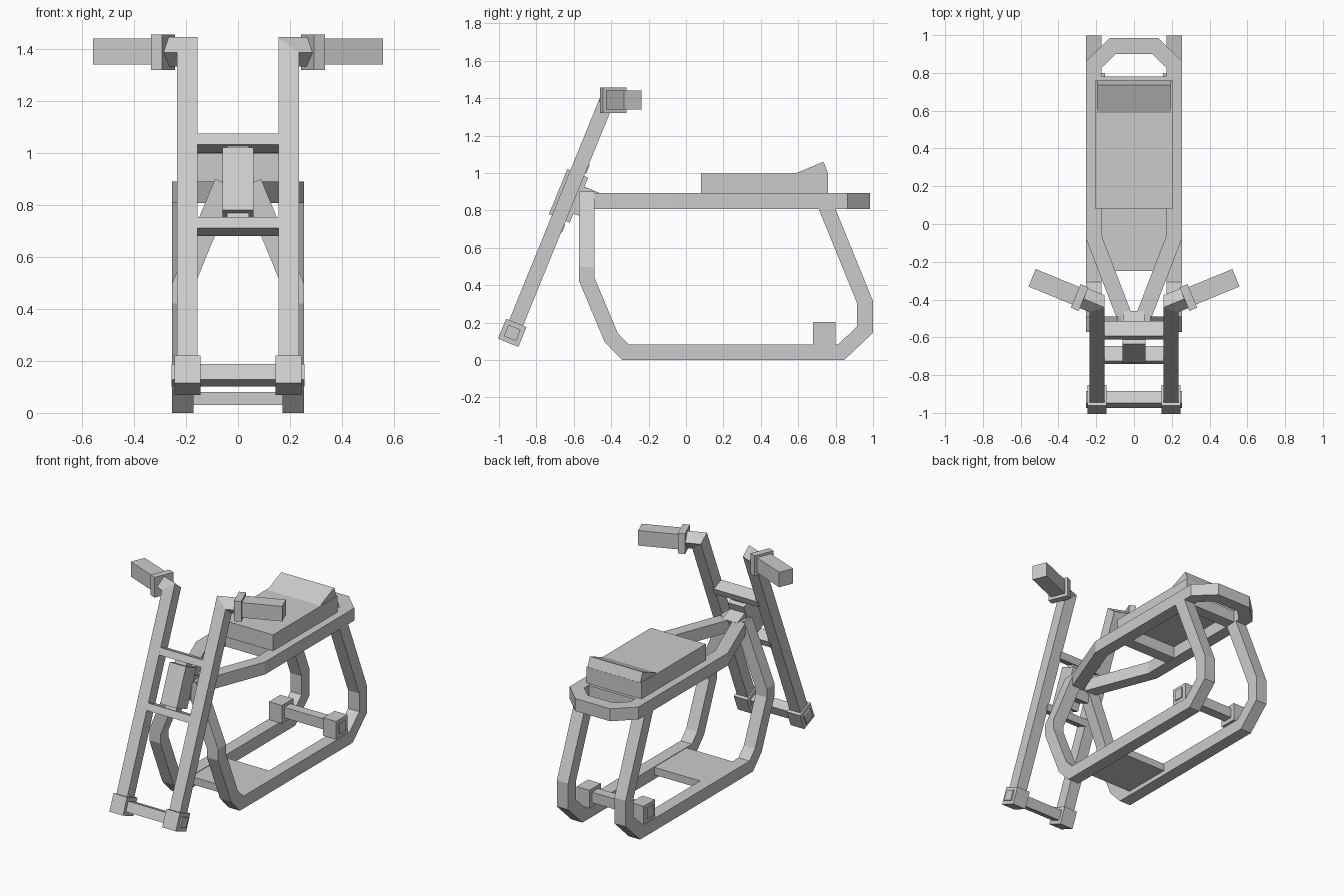
import bpy, bmesh, math
from mathutils import Vector, Matrix

if "Cube" in bpy.data.objects:
    bpy.data.objects.remove(bpy.data.objects["Cube"])

TILT = math.radians(-22.3)  # fork rake


def finish(bm, name):
    bmesh.ops.recalc_face_normals(bm, faces=bm.faces)
    me = bpy.data.meshes.new(name)
    bm.to_mesh(me)
    bm.free()
    ob = bpy.data.objects.new(name, me)
    bpy.context.collection.objects.link(ob)
    return ob


def mirror(ob):
    mod = ob.modifiers.new("Mirror", 'MIRROR')
    mod.use_axis[0] = True
    mod.use_clip = False
    mod.use_mirror_merge = False
    return ob


def box(name, center, size, rot=None):
    bm = bmesh.new()
    m = Matrix.Translation(center) @ (rot or Matrix()) @ Matrix.Diagonal((*size, 1))
    bmesh.ops.create_cube(bm, size=1, matrix=m)
    return finish(bm, name)


def tube(name, path, side, w, d):
    """Sweep a w x d rectangle along a path with mitred corners."""
    pts = [Vector(p) for p in path]
    dirs = [(b - a).normalized() for a, b in zip(pts, pts[1:])]
    u = Vector(side)
    u = (u - dirs[0] * u.dot(dirs[0])).normalized()
    v = dirs[0].cross(u)
    sec = [pts[0] + u * w / 2 * a + v * d / 2 * b
           for a, b in ((-1, -1), (1, -1), (1, 1), (-1, 1))]
    bm = bmesh.new()
    prev = [bm.verts.new(p) for p in sec]
    bm.faces.new(prev)
    for i, dr in enumerate(dirs):
        n = (dr + dirs[i + 1]).normalized() if i + 1 < len(dirs) else dr
        sec = [p + dr * ((pts[i + 1] - p).dot(n) / dr.dot(n)) for p in sec]
        ring = [bm.verts.new(p) for p in sec]
        for k in range(4):
            bm.faces.new((prev[k], prev[(k + 1) % 4], ring[(k + 1) % 4], ring[k]))
        prev = ring
    bm.faces.new(prev)
    return finish(bm, name)


def prism(name, profile, half):
    """Extrude a (y, z) profile across x."""
    bm = bmesh.new()
    f = bm.faces.new([bm.verts.new((-half, y, z)) for y, z in profile])
    ext = bmesh.ops.extrude_face_region(bm, geom=[f])
    vs = [e for e in ext["geom"] if isinstance(e, bmesh.types.BMVert)]
    bmesh.ops.translate(bm, verts=vs, vec=(2 * half, 0, 0))
    return finish(bm, name)


RAKE = Matrix.Rotation(TILT, 4, 'X')
GRIP = Matrix.Rotation(math.radians(22.3), 4, 'Z')
T = 0.083   # frame tube width
X = 0.2125  # frame side centre

# Top rail: one loop from the neck round the tail and back
half_rail = [(0.035, -0.53, 0.85), (X, -0.07, 0.85), (X, 0.845, 0.85), (0.112, 0.942, 0.85)]
tube("top_rail", half_rail + [(-x, y, z) for x, y, z in reversed(half_rail)], (0, 0, 1), T, T)

# Lower cradle: down tube, bottom rail and rear strut
mirror(tube("cradle_tube", [
    (0.05, -0.53, 0.885), (X, -0.53, 0.49), (X, -0.53, 0.43), (X, -0.40, 0.12),
    (X, -0.325, 0.042), (X, 0.83, 0.042), (X, 0.957, 0.162), (X, 0.957, 0.31),
    (X, 0.745, 0.83)], (1, 0, 0), T, T))

# Cross members and floor plate
box("rear_cross_bar", (0, 0.74, 0.85), (0.36, 0.08, 0.08))
box("seat_cross_bar", (0, 0.15, 0.85), (0.36, 0.08, 0.08))
box("floor_plate", (0, -0.08, 0.055), (0.36, 0.34, 0.05))

# Seat and its raised tail
box("seat", (0, 0.42, 0.944), (0.405, 0.68, 0.108))
prism("seat_tail", [(0.58, 0.995), (0.735, 1.06), (0.76, 0.995)], 0.195)

# Rear axle
box("rear_axle", (0, 0.74, 0.145), (0.51, 0.065, 0.07))
mirror(box("rear_axle_block", (0.2, 0.74, 0.143), (0.095, 0.12, 0.12)))

# Fork legs bending into the handlebar
mirror(tube("fork_leg", [
    (0.195, -0.93, 0.145), (0.195, -0.422, 1.39), (0.29, -0.383, 1.39)],
    (1, 0, 0), 0.08, 0.08))
mirror(box("front_axle_block", (0.195, -0.929, 0.145), (0.1, 0.118, 0.115), RAKE))
box("front_axle", (0, -0.929, 0.145), (0.51, 0.07, 0.066), RAKE)

# Handlebar collars and grips
mirror(box("grip_collar", (0.288, -0.389, 1.388), (0.045, 0.135, 0.135), GRIP))
mirror(box("grip", (0.41, -0.338, 1.39), (0.28, 0.1, 0.1), GRIP))


# Steering head, placed in fork-aligned coordinates
def on_fork(depth, along):
    return Vector((0, -0.628, 0.8775)) + RAKE.to_3x3() @ Vector((0, depth, along))


box("steering_head", on_fork(0, 0), (0.12, 0.12, 0.26), RAKE)
box("steering_stem", on_fork(0, 0), (0.085, 0.06, 0.34), RAKE)
box("neck_gusset", on_fork(0.09, 0), (0.11, 0.12, 0.155), RAKE)
for name, s in (("upper_fork_bridge", 0.173), ("lower_fork_bridge", -0.173)):
    box(name, on_fork(0, s), (0.33, 0.085, 0.046), RAKE)
